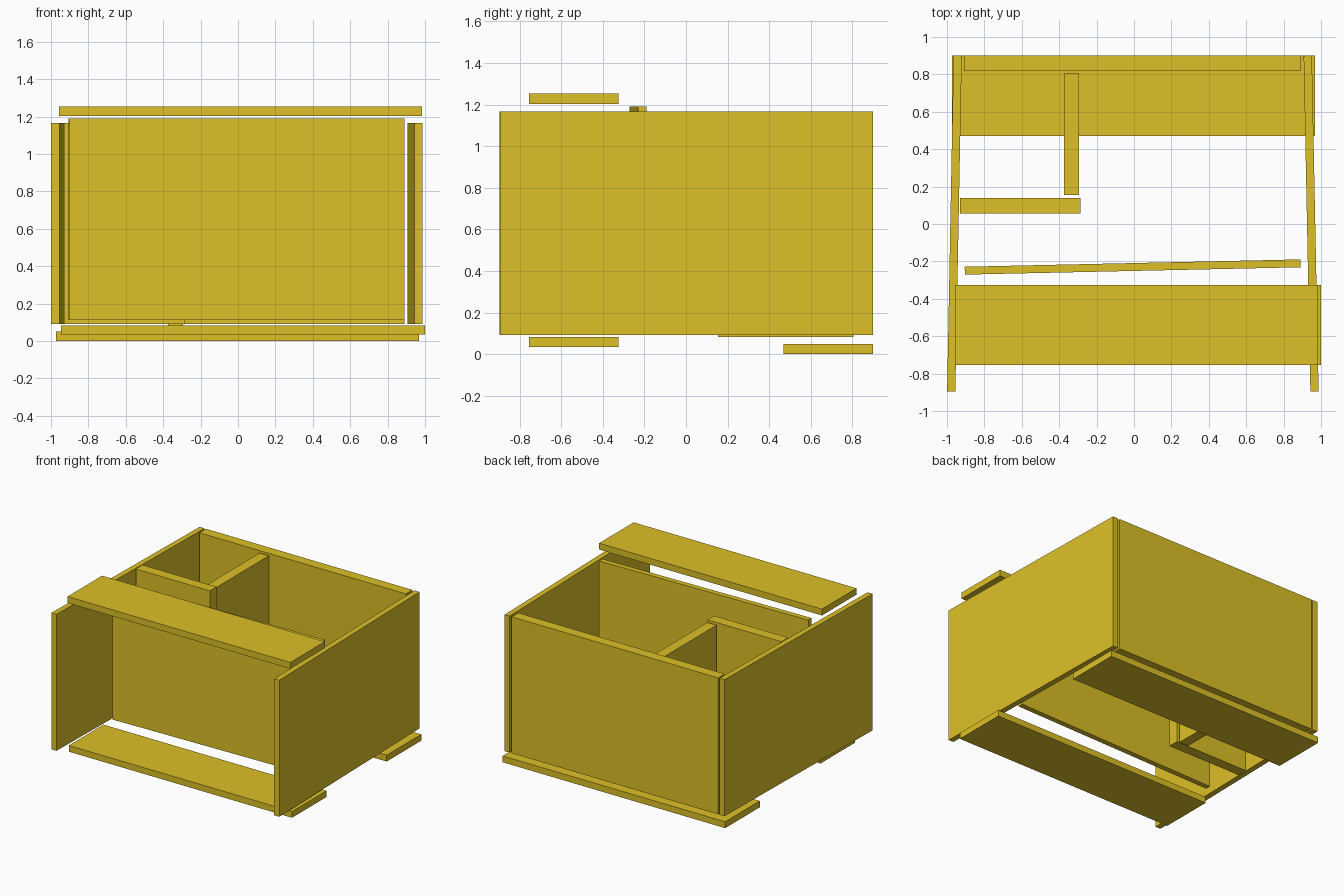
import bpy
from math import radians

if "Cube" in bpy.data.objects:
    bpy.data.objects.remove(bpy.data.objects["Cube"])

paint = bpy.data.materials.new("yellow_board")
paint.diffuse_color = (0.72, 0.53, 0.02, 1)
paint.use_nodes = True
paint.node_tree.nodes["Principled BSDF"].inputs["Base Color"].default_value = paint.diffuse_color


def board(name, x, y, z, turn=0):
    """Box spanning the x, y and z ranges, then turned about its own vertical axis."""
    spans = (x, y, z)
    bpy.ops.mesh.primitive_cube_add(size=1, location=[(a + b) / 2 for a, b in spans])
    ob = bpy.context.object
    ob.name = name
    ob.scale = [b - a for a, b in spans]
    bpy.ops.object.transform_apply(location=False, rotation=False, scale=True)
    ob.rotation_euler.z = radians(turn)
    ob.data.materials.append(paint)
    return ob


WALL_Z = (0.092, 1.167)

# Side walls, slightly toed in towards the back
board("left_wall", (-0.982, -0.938), (-0.896, 0.90), WALL_Z, -1.1)
board("right_wall", (0.925, 0.969), (-0.896, 0.90), WALL_Z, 1.15)

# Back wall and recessed front panel
board("back_wall", (-0.91, 0.89), (0.818, 0.90), WALL_Z)
board("front_panel", (-0.905, 0.89), (-0.251, -0.209), (0.113, 1.19), 1.25)

# Inner partitions
board("cross_partition", (-0.93, -0.285), (0.057, 0.14), WALL_Z)
board("divider", (-0.375, -0.295), (0.155, 0.805), (0.082, 1.155))

# Loose horizontal slats
board("rear_bottom_slat", (-0.972, 0.967), (0.47, 0.90), (0.0, 0.05))
board("front_bottom_slat", (-0.945, 1.0), (-0.755, -0.325), (0.034, 0.083))
board("front_top_slat", (-0.957, 0.985), (-0.755, -0.325), (1.203, 1.253))
